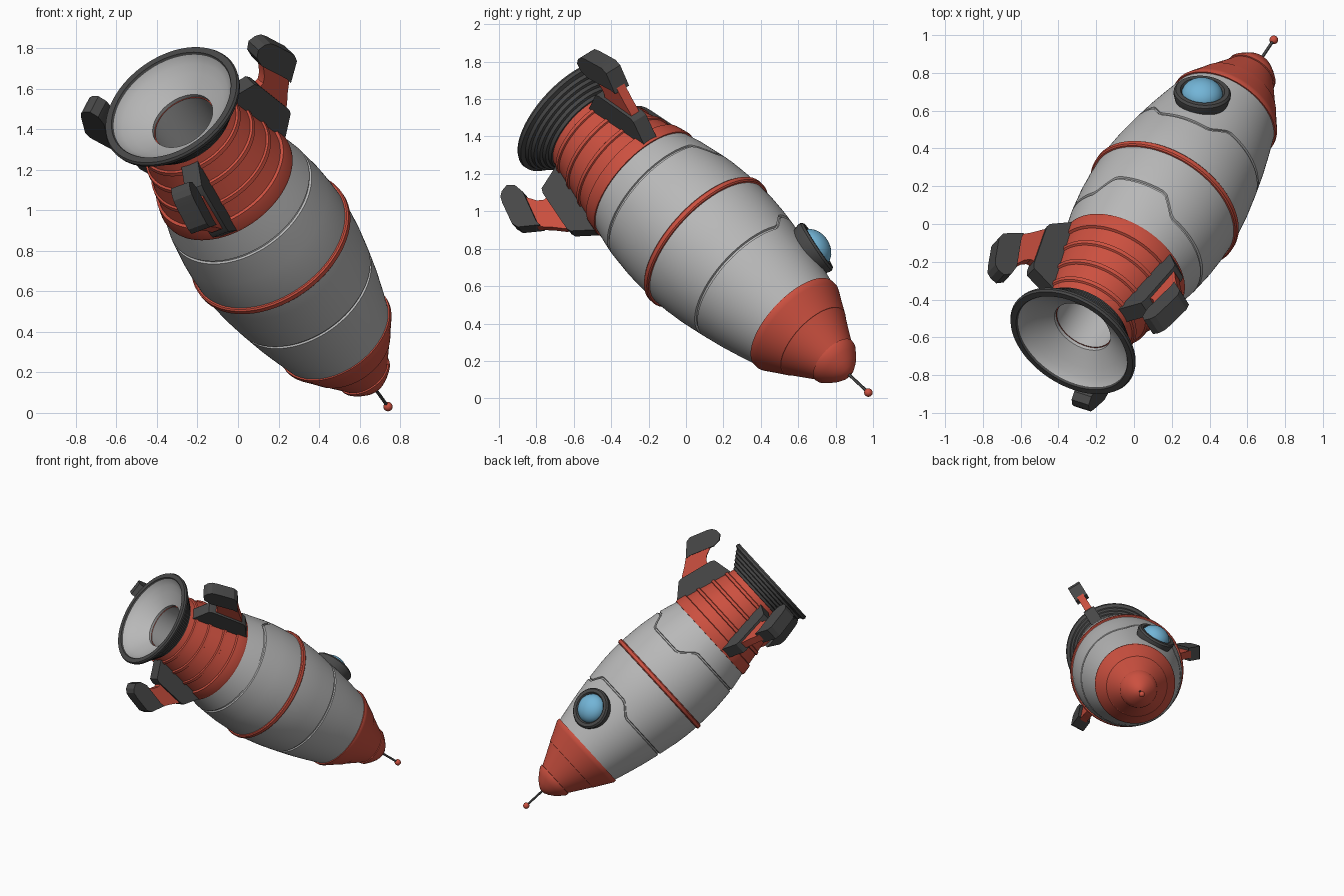
import bpy, bmesh, math
from mathutils import Vector, Matrix

if "Cube" in bpy.data.objects:
    bpy.data.objects.remove(bpy.data.objects["Cube"])

# ---- frame: local z runs from nozzle rim to nose, local x points at the window
D = Vector((0.439, 0.6585, -0.611)).normalized()
W = Vector((-0.04, 0.695, 0.718))
W = (W - D * W.dot(D)).normalized()
S = D.cross(W)
FRAME = Matrix.Translation((-0.33, -0.63, 1.52)) @ Matrix((W, S, D)).transposed().to_4x4()


def material(name, col):
    m = bpy.data.materials.new(name)
    m.diffuse_color = (*col, 1)
    m.use_nodes = True
    m.node_tree.nodes["Principled BSDF"].inputs["Base Color"].default_value = m.diffuse_color
    return m


RED = material("red paint", (0.60, 0.08, 0.05))
GREY = material("light grey metal", (0.48, 0.48, 0.48))
DARK = material("dark grey metal", (0.065, 0.065, 0.065))
BLUE = material("blue glass", (0.17, 0.46, 0.68))


def finish(name, bm, mats, local=Matrix.Identity(4), angle=30):
    bmesh.ops.recalc_face_normals(bm, faces=bm.faces)
    me = bpy.data.meshes.new(name)
    bm.transform(FRAME @ local)
    bm.to_mesh(me)
    bm.free()
    for m in mats:
        me.materials.append(m)
    ob = bpy.data.objects.new(name, me)
    bpy.context.collection.objects.link(ob)
    bpy.ops.object.select_all(action='DESELECT')
    ob.select_set(True)
    bpy.context.view_layer.objects.active = ob
    bpy.ops.object.shade_smooth_by_angle(angle=math.radians(angle))
    return ob


def lathe(name, pts, mats, n=72, seg_mat=None, warp=None, local=Matrix.Identity(4), closed=False, angle=30):
    """Revolve (t, r) points about local z."""
    bm = bmesh.new()
    rings = []
    for i, (t, r) in enumerate(pts):
        if r < 1e-5:
            rings.append([bm.verts.new((0, 0, t))] * n)
            continue
        ring = []
        for k in range(n):
            a = 2 * math.pi * k / n
            tt, rr = warp(i, t, r, a) if warp else (t, r)
            ring.append(bm.verts.new((rr * math.cos(a), rr * math.sin(a), tt)))
        rings.append(ring)
    pairs = list(zip(rings, rings[1:])) + ([(rings[-1], rings[0])] if closed else [])
    for i, (p, q) in enumerate(pairs):
        for k in range(n):
            j = (k + 1) % n
            vs = list(dict.fromkeys((p[k], p[j], q[j], q[k])))
            f = bm.faces.new(vs)
            f.material_index = seg_mat(i) if seg_mat else 0
    return finish(name, bm, mats, local, angle)


# ---- hull: barrel with two panel seams that step around the window side
HULL = [(0.615, 0.352), (0.70, 0.374), (0.77, 0.39), (0.92, 0.409), (1.02, 0.415), (1.12, 0.417),
        (1.22, 0.413), (1.32, 0.403), (1.47, 0.379), (1.60, 0.354), (1.72, 0.326), (1.86, 0.29)]


def hull_r(t):
    for (a, ra), (b, rb) in zip(HULL, HULL[1:]):
        if t <= b:
            return ra + (rb - ra) * (t - a) / (b - a)
    return HULL[-1][1]


SEAMS = {0.77: 0.10, 1.47: -0.075}
prof, seam_of = [], {}
for t, r in HULL:
    if t in SEAMS:
        for dt, dr in ((-0.009, 0), (-0.005, -0.010), (0.005, -0.010), (0.009, 0)):
            seam_of[len(prof)] = (SEAMS[t], dr)
            prof.append((t + dt, hull_r(t + dt) + dr))
    else:
        prof.append((t, r))


def seam_warp(i, t, r, a):
    if i not in seam_of:
        return t, r
    shift, dr = seam_of[i]
    phi = abs((a + math.pi) % (2 * math.pi) - math.pi)
    t += shift * min(1, max(0, (0.62 - phi) / 0.25))
    return t, hull_r(t) + dr


lathe("hull", prof, [GREY], n=96, warp=seam_warp)

# ---- red band round the middle
lathe("middle_band", [(1.10, 0.41), (1.102, 0.425), (1.109, 0.432), (1.131, 0.432), (1.138, 0.425), (1.14, 0.41)], [RED])

# ---- red engine section with raised lips
lathe("engine_section", [(0.15, 0.16), (0.15, 0.245), (0.20, 0.258), (0.205, 0.268), (0.225, 0.272), (0.23, 0.264),
                         (0.31, 0.283), (0.315, 0.294), (0.335, 0.298), (0.34, 0.290), (0.43, 0.312),
                         (0.435, 0.322), (0.455, 0.326), (0.46, 0.318), (0.54, 0.336), (0.545, 0.350),
                         (0.61, 0.364), (0.625, 0.362), (0.627, 0.345)], [RED])

# ---- nose cone, antenna
lathe("nose_cone", [(1.83, 0.28), (1.83, 0.306), (1.85, 0.306), (1.868, 0.297), (1.92, 0.268), (1.99, 0.231),
                    (1.992, 0.227), (2.15, 0.137), (2.152, 0.144), (2.172, 0.140), (2.205, 0.115),
                    (2.24, 0.083), (2.265, 0.05), (2.28, 0.02), (2.282, 0)], [RED])
lathe("antenna_rod", [(2.27, 0.008), (2.43, 0.008)], [DARK], n=12)
lathe("antenna_ball", [(2.437 - 0.023 * math.cos(math.pi * i / 10), 0.023 * math.sin(math.pi * i / 10))
                       for i in range(11)], [RED], n=20)

# ---- nozzle: stepped dark outside, light grey bell and deep throat
outer = [(0.17, 0.20)]
for i in range(5):
    t, r = 0.155 - 0.024 * i, 0.255 + 0.02 * i
    outer += [(t, r), (t - 0.018, r + 0.006)]
outer += [(0.035, 0.352), (0.03, 0.363), (0.012, 0.367), (0.0, 0.36), (0.0, 0.328)]
inner = [(0.012, 0.322), (0.045, 0.29), (0.075, 0.25), (0.105, 0.205), (0.13, 0.165), (0.36, 0.17), (0.58, 0.18), (0.58, 0)]
n_out = len(outer)
lathe("nozzle", outer + inner, [DARK, GREY], seg_mat=lambda i: int(i >= n_out))

# ---- round window, tilted with the hull slope
WIN = Matrix.Translation((0.387, 0, 1.612)) @ Matrix.Rotation(math.radians(90 - 14), 4, 'Y')
lathe("window_frame", [(-0.075, 0.135), (-0.02, 0.152), (-0.005, 0.152), (0.008, 0.142), (0.008, 0.118),
                       (-0.01, 0.105), (-0.075, 0.1)], [DARK], n=40, local=WIN, closed=True)
lathe("window_glass", [(-0.02 + 0.085 * math.sin(math.pi / 2 * i / 8), 0.11 * math.cos(math.pi / 2 * i / 8))
                       for i in range(9)], [BLUE], n=40, local=WIN)

# ---- three fins, each a bracket, a strut and a foot, drawn in (t, r)
BRACKET = [(0.18, 0.23), (0.215, 0.39), (0.24, 0.405), (0.49, 0.457), (0.515, 0.452), (0.63, 0.345), (0.60, 0.30)]
STRUT = [(0.15, 0.49), (0.19, 0.475), (0.235, 0.455), (0.262, 0.43), (0.27, 0.39), (0.50, 0.43),
         (0.47, 0.465), (0.41, 0.505), (0.34, 0.56), (0.25, 0.56)]
FOOT = [(0.055, 0.505), (0.058, 0.545), (0.075, 0.573), (0.11, 0.591), (0.235, 0.636), (0.275, 0.629),
        (0.36, 0.54), (0.325, 0.537), (0.15, 0.472), (0.09, 0.475)]


def plate(name, pts, width, mat, ang):
    bm = bmesh.new()
    sides = [[bm.verts.new((r, y, t)) for t, r in pts] for y in (-width / 2, width / 2)]
    for s in sides:
        bm.faces.new(s)
    for k in range(len(pts)):
        j = (k + 1) % len(pts)
        bm.faces.new((sides[0][k], sides[0][j], sides[1][j], sides[1][k]))
    finish(name, bm, [mat], Matrix.Rotation(ang, 4, 'Z'), 25)


for k in range(3):
    ang = math.radians(60 + 120 * k)
    plate(f"fin_bracket_{k + 1}", BRACKET, 0.09, DARK, ang)
    plate(f"fin_strut_{k + 1}", STRUT, 0.055, RED, ang)
    plate(f"fin_foot_{k + 1}", FOOT, 0.10, DARK, ang)
